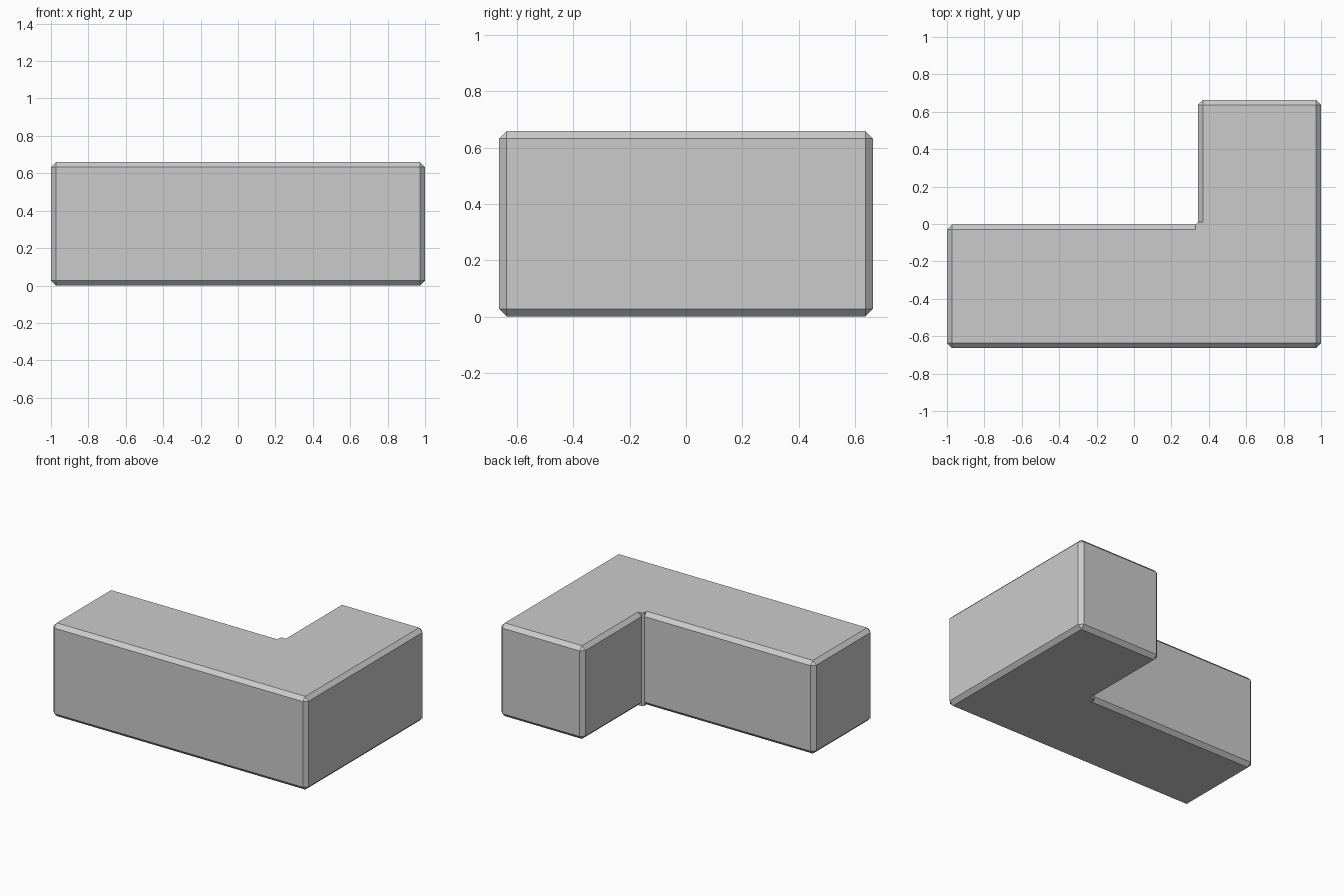
import bpy
import bmesh

cube = bpy.data.objects.get("Cube")
if cube:
    bpy.data.objects.remove(cube, do_unlink=True)

HEIGHT = 0.66
C = 0.027                      # chamfer width
X, Y = 1.0, 0.664              # half extents
IN_X, IN_Y = 0.342, -0.003     # inner corner of the L
T = 0.013                      # small fillet at the inner corner

grey = bpy.data.materials.new("Plain Grey")
grey.use_nodes = True
colour = (0.6, 0.6, 0.6, 1)
grey.diffuse_color = colour
grey.node_tree.nodes["Principled BSDF"].inputs["Base Color"].default_value = colour

# Pairs of points: outline of the walls, and outline of the flat top and bottom
wall, cap = [], []


def corner(x, y, sx, sy, x_first):
    """Chamfered outer corner pointing towards (sx, sy)."""
    points = [(x - sx * C, y), (x, y - sy * C)]
    wall.extend(points if x_first else points[::-1])
    cap.extend([(x - sx * C, y - sy * C)] * 2)


corner(-X, -Y, -1, -1, False)
corner(X, -Y, 1, -1, True)
corner(X, Y, 1, 1, False)
corner(IN_X, Y, -1, 1, True)

# Inner corner: the flat faces run out to a small vertical fillet
a, b = (IN_X, IN_Y + T), (IN_X - T, IN_Y)
wall.extend([a, a, b, b])
cap.extend([(a[0] + C, a[1]), a, b, (b[0], b[1] - C)])

corner(-X, IN_Y, -1, 1, False)
# Reorder the last corner so the outline stays counter-clockwise
wall[-2:] = wall[-2:][::-1]

# Loft the four outlines, sharing coincident points
bm = bmesh.new()
shared = {}


def vert(point, z):
    key = (round(point[0], 5), round(point[1], 5), round(z, 5))
    if key not in shared:
        shared[key] = bm.verts.new(key)
    return shared[key]


def face(verts):
    unique = list(dict.fromkeys(verts))
    if len(unique) > 2:
        bm.faces.new(unique)


rings = [[vert(p, z) for p in outline] for outline, z in
         ((cap, 0), (wall, C), (wall, HEIGHT - C), (cap, HEIGHT))]
for low, high in zip(rings, rings[1:]):
    for i in range(len(low)):
        j = (i + 1) % len(low)
        face([low[i], low[j], high[j], high[i]])
face(rings[0][::-1])
face(rings[-1])
bmesh.ops.recalc_face_normals(bm, faces=bm.faces)

mesh = bpy.data.meshes.new("corner_block")
bm.to_mesh(mesh)
bm.free()
mesh.materials.append(grey)
block = bpy.data.objects.new("corner_block", mesh)
bpy.context.collection.objects.link(block)
